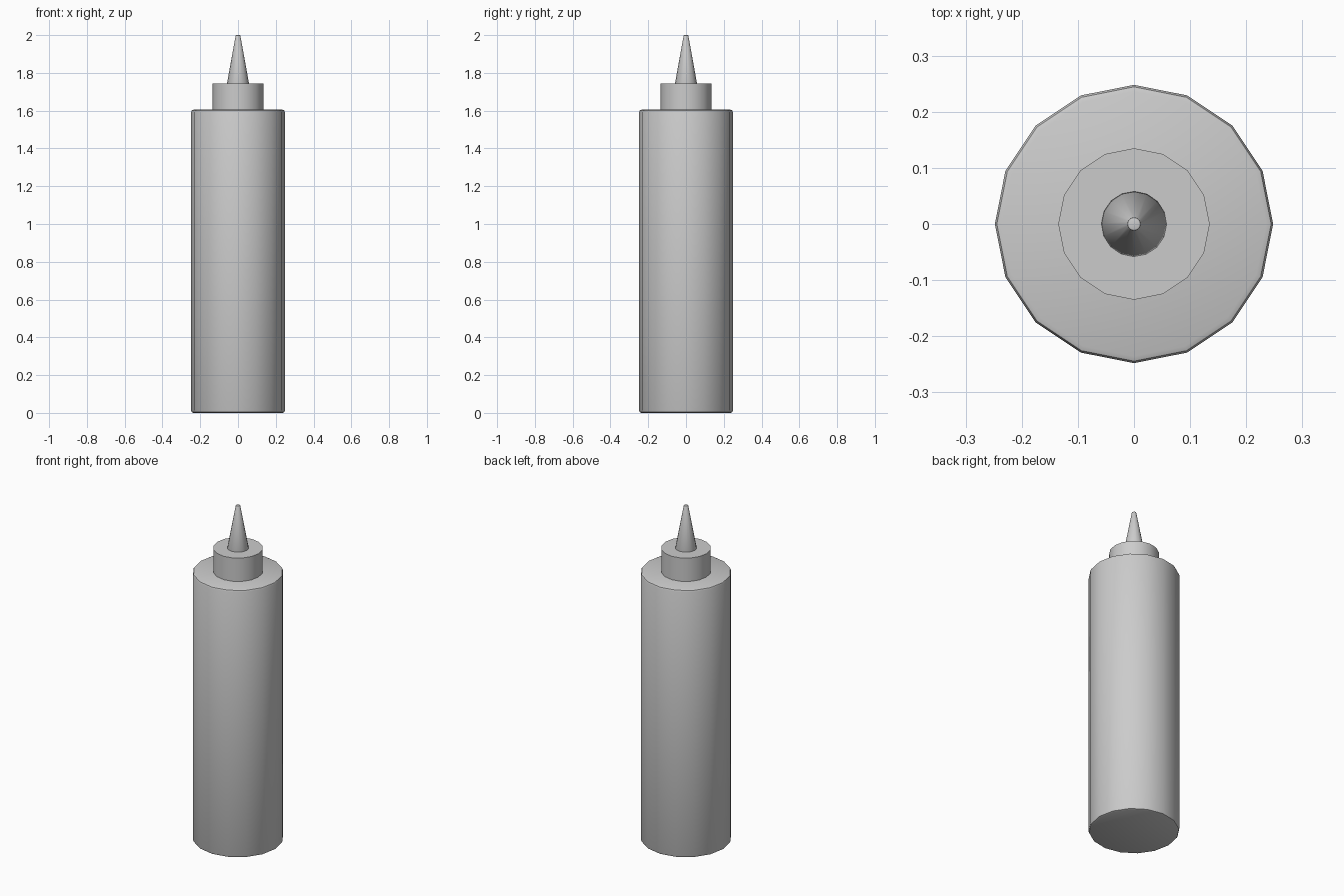
import bpy, bmesh, math

cube = bpy.data.objects.get("Cube")
if cube:
    bpy.data.objects.remove(cube, do_unlink=True)

SIDES = 16

plastic = bpy.data.materials.new("light_grey_plastic")
plastic.use_nodes = True
colour = (0.6, 0.6, 0.6, 1)
plastic.diffuse_color = colour
plastic.node_tree.nodes["Principled BSDF"].inputs["Base Color"].default_value = colour


def tapered_part(name, r_bottom, r_top, z_bottom, z_top, bevel):
    """Capped, tapered cylinder with softened rims."""
    bm = bmesh.new()
    bmesh.ops.create_cone(bm, cap_ends=True, segments=SIDES,
                          radius1=r_bottom, radius2=r_top, depth=z_top - z_bottom)
    # Put a corner on each axis and stand the part at its height
    corner = bm.verts[:][0].co
    turn = -math.atan2(corner.y, corner.x)
    for v in bm.verts:
        angle = math.atan2(v.co.y, v.co.x) + turn
        r = math.hypot(v.co.x, v.co.y)
        v.co = (r * math.cos(angle), r * math.sin(angle),
                v.co.z + (z_bottom + z_top) / 2)
    # Bevel the rims only
    rims = [e for e in bm.edges if abs(e.verts[0].co.z - e.verts[1].co.z) < 1e-5]
    bmesh.ops.bevel(bm, geom=rims, offset=bevel, segments=2, profile=0.5,
                    affect='EDGES')
    mesh = bpy.data.meshes.new(name)
    bm.to_mesh(mesh)
    bm.free()
    mesh.materials.append(plastic)
    obj = bpy.data.objects.new(name, mesh)
    bpy.context.collection.objects.link(obj)
    bpy.ops.object.select_all(action='DESELECT')
    bpy.context.view_layer.objects.active = obj
    obj.select_set(True)
    bpy.ops.object.shade_smooth_by_angle(angle=math.radians(35))
    return obj


tapered_part("bottle_body", 0.248, 0.248, 0, 1.605, 0.012)
tapered_part("screw_cap", 0.135, 0.135, 1.6, 1.745, 0.003)
tapered_part("nozzle", 0.06, 0.012, 1.735, 2.0, 0.003)
